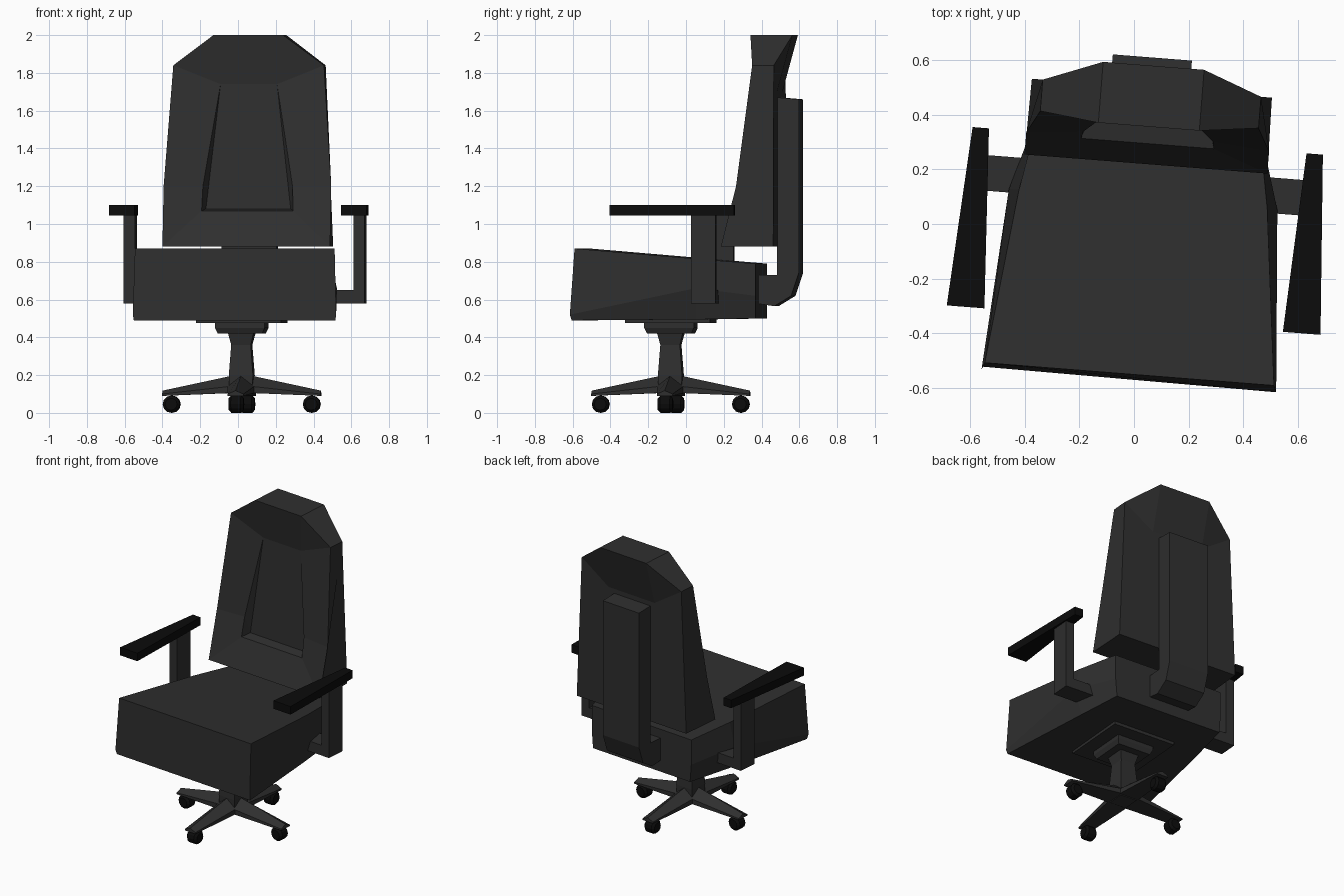
import bpy, bmesh, math
from mathutils import Matrix, Vector

cube = bpy.data.objects.get("Cube")
if cube:
    bpy.data.objects.remove(cube, do_unlink=True)

# The whole chair is turned slightly about its column
PLACE = Matrix.Translation((0.02, -0.08, 0)) @ Matrix.Rotation(math.radians(-4.5), 4, 'Z')


def material(name, value):
    m = bpy.data.materials.new(name)
    m.use_nodes = True
    colour = (value, value, value, 1)
    m.diffuse_color = colour
    bsdf = m.node_tree.nodes["Principled BSDF"]
    bsdf.inputs["Base Color"].default_value = colour
    bsdf.inputs["Roughness"].default_value = 0.8
    return m


GREY = material("dark grey", 0.028)
BLACK = material("black", 0.0035)


def finish(name, bm, mat, turn=Matrix()):
    bmesh.ops.recalc_face_normals(bm, faces=bm.faces)
    bm.transform(PLACE @ turn)
    mesh = bpy.data.meshes.new(name)
    bm.to_mesh(mesh)
    bm.free()
    mesh.materials.append(mat)
    ob = bpy.data.objects.new(name, mesh)
    bpy.context.collection.objects.link(ob)
    return ob


def loft(name, rings, mat, turn=Matrix()):
    """Skin a list of equal-length point rings and cap both ends."""
    bm = bmesh.new()
    loops = [[bm.verts.new(p) for p in ring] for ring in rings]
    n = len(loops[0])
    for a, b in zip(loops, loops[1:]):
        for i in range(n):
            j = (i + 1) % n
            bm.faces.new((a[i], a[j], b[j], b[i]))
    bm.faces.new(loops[0])
    bm.faces.new(loops[-1])
    return finish(name, bm, mat, turn)


def rect(x0, x1, y0, y1, z):
    return [(x0, y0, z), (x1, y0, z), (x1, y1, z), (x0, y1, z)]


def box(name, x, y, z, mat):
    return loft(name, [rect(*x, *y, z[0]), rect(*x, *y, z[1])], mat)


def square_stack(name, levels, mat):
    return loft(name, [rect(-h, h, -h, h, z) for h, z in levels], mat)


# Seat cushion: bottom, bulge and top points of three cross-sections
def seat_ring(*half):
    return list(half) + [(-x, y, z) for x, y, z in reversed(half)]


loft("seat", [
    seat_ring((.535, -.485, .49), (.54, -.494, .52), (.53, -.47, .87)),
    seat_ring((.44, .17, .495), (.492, .17, .66), (.455, .17, .816)),
    seat_ring((.39, .48, .50), (.40, .48, .62), (.40, .48, .79)),
], GREY)

# Backrest: right half points are mirrored, faces named by their points
POINTS = {
    'A': (.445, .30, .88), 'B': (.445, .381, 1.2), 'C': (.40, .463, 1.84),
    'D': (.185, .437, 2.0), 'R': (.243, .375, 1.07), 'S': (.238, .40, 1.2),
    'T': (.15, .475, 1.74), 'F': (.225, .44, 1.08), 'E': (.44, .578, .88),
    'G': (.40, .578, 1.84), 'H': (.185, .66, 2.0), 'I': (.185, .578, 1.70),
}
bm = bmesh.new()
right = {k: bm.verts.new(p) for k, p in POINTS.items()}
left = {k: bm.verts.new((-p[0], p[1], p[2])) for k, p in POINTS.items()}
for a, b in ("AR", "RF", "FT", "TD", "DH", "HI", "IE", "EA"):
    bm.faces.new((right[a], right[b], left[b], left[a]))
for side in (right, left):
    for loop in ("ABSR", "BCTS", "CDT", "RSF", "STF", "EABCG", "CDHG", "GHI", "EGI"):
        bm.faces.new([side[k] for k in loop])
finish("backrest", bm, GREY)

# Spine bracket behind the backrest, curving under into the seat
profile = [(.575, 1.67), (.69, 1.66), (.69, .74), (.65, .62),
           (.56, .565), (.46, .58), (.46, .73), (.575, .73)]
loft("back_support", [[(x, y, z) for y, z in profile] for x in (-.152, .138)], GREY)

# Armrests
for label, s in (("left", 1), ("right", -1)):
    box(label + "_arm_bracket", (s * .38, s * .64), (.157, .287), (.58, .65), GREY)
    box(label + "_arm_post", (s * .58, s * .64), (.157, .287), (.6, 1.06), GREY)
    pad = [(s * .547, -.272), (s * .685, -.272), (s * .642, .385), (s * .582, .385)]
    loft(label + "_arm_pad", [[(x, y, z) for x, y in pad] for z in (1.045, 1.1)], BLACK)

# Seat plate, mount and column
square_stack("seat_plate", [(.225, .475), (.225, .50)], GREY)
square_stack("seat_mount", [(.118, .42), (.132, .45), (.132, .48)], GREY)
square_stack("column", [(.06, .10), (.064, .2), (.052, .36), (.07, .43)], GREY)


# Four ridged legs with casters
def leg_ring(x, w, bottom, shoulder, ridge):
    return [(x, -w, bottom), (x, w, bottom), (x, w, shoulder),
            (x, 0, ridge), (x, -w, shoulder)]


for i in range(4):
    turn = Matrix.Rotation(i * math.pi / 2, 4, 'Z')
    loft("leg_%d" % (i + 1), [leg_ring(0, .07, .105, .14, .205),
                              leg_ring(.06, .07, .105, .14, .195),
                              leg_ring(.42, .042, .09, .1, .118)], GREY, turn)
    bm = bmesh.new()
    bmesh.ops.create_cone(bm, cap_ends=True, segments=12, radius1=.046,
                          radius2=.046, depth=.08)
    rims = [e for e in bm.edges if abs(e.verts[0].co.z - e.verts[1].co.z) < .01]
    bmesh.ops.bevel(bm, geom=rims, offset=.014, segments=1, affect='EDGES')
    axle = Matrix.Translation((.372, 0, .046)) @ Matrix.Rotation(math.pi / 2, 4, 'X')
    finish("caster_%d" % (i + 1), bm, BLACK, turn @ axle)
